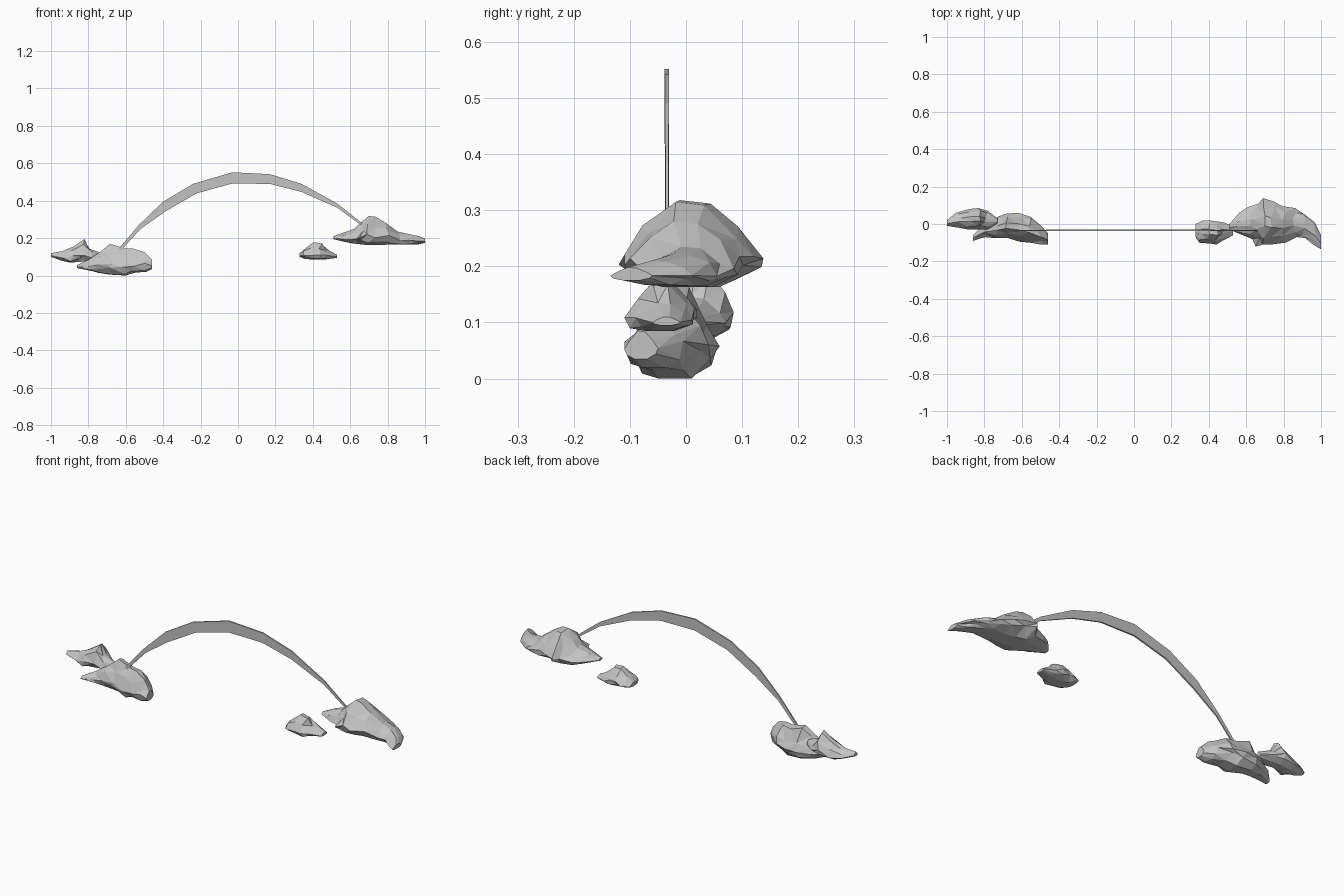
import bpy, bmesh, random
from mathutils import Vector

cube = bpy.data.objects.get("Cube")
if cube:
    bpy.data.objects.remove(cube)

# One pale grey for everything
grey = bpy.data.materials.new("cloud_grey")
grey.use_nodes = True
color = (0.55, 0.55, 0.55, 1)
grey.diffuse_color = color
grey.node_tree.nodes["Principled BSDF"].inputs["Base Color"].default_value = color


def finish(name, bm):
    bmesh.ops.recalc_face_normals(bm, faces=bm.faces)
    mesh = bpy.data.meshes.new(name)
    bm.to_mesh(mesh)
    bm.free()
    mesh.materials.append(grey)
    obj = bpy.data.objects.new(name, mesh)
    bpy.context.collection.objects.link(obj)
    return obj


def loft(bm, rings):
    """Bridge equal closed rings and cap both ends."""
    rows = [[bm.verts.new(p) for p in ring] for ring in rings]
    for a, b in zip(rows, rows[1:]):
        for i in range(len(a)):
            j = (i + 1) % len(a)
            bm.faces.new((a[i], a[j], b[j], b[i]))
    bm.faces.new(rows[0])
    bm.faces.new(rows[-1])


# Cloud cross-section: flat base, wide low rim, rounded crown
SECTION = [(.3, 0), (.68, 0), (.94, .18), (1, .38), (.86, .64),
           (.62, .96), (.4, 1), (.16, .66), (0, .34), (.08, .14)]


def cloud(name, seed, stations):
    """Faceted cloud; stations are x, bottom, top, front y, back y."""
    rng = random.Random(seed)
    bm = bmesh.new()
    rings = []
    for k, (x, low, high, front, back) in enumerate(stations):
        inner = 0 < k < len(stations) - 1
        ring = []
        for u, v in SECTION:
            if inner and 0.1 < v < 0.9:
                u += rng.uniform(-.05, .05) if 0 < u < 1 else 0
                v += rng.uniform(-.1, .1)
            shift = rng.uniform(-.012, .012) if inner else 0
            ring.append((x + shift, front + u * (back - front), low + v * (high - low)))
        rings.append(ring)
    loft(bm, rings)
    bmesh.ops.triangulate(bm, faces=[f for f in bm.faces if len(f.verts) == 4],
                          quad_method='SHORT_EDGE')
    return finish(name, bm)


cloud("far_right_small_cloud", 3, [
    (-1, .1, .12, -.01, .02),
    (-.94, .08, .13, -.02, .06),
    (-.89, .07, .155, -.03, .08),
    (-.83, .075, .195, -.03, .085),
    (-.79, .08, .145, -.03, .07),
    (-.73, .09, .12, 0, .03)])

cloud("right_cloud", 5, [
    (-.86, .04, .055, -.09, -.06),
    (-.79, .025, .085, -.07, 0),
    (-.74, .015, .13, -.075, .03),
    (-.68, .005, .17, -.075, .055),
    (-.61, 0, .145, -.095, .06),
    (-.56, .015, .145, -.1, .04),
    (-.5, .02, .125, -.11, -.005),
    (-.46, .035, .085, -.11, -.05)])

cloud("left_small_cloud", 8, [
    (.33, .1, .12, -.07, 0),
    (.36, .09, .145, -.1, .02),
    (.4, .085, .178, -.105, .02),
    (.44, .085, .172, -.11, .015),
    (.48, .088, .135, -.09, .01),
    (.53, .095, .11, -.06, -.01)])

cloud("left_cloud", 11, [
    (.51, .195, .21, -.03, 0),
    (.57, .18, .23, -.06, .06),
    (.62, .172, .25, -.08, .09),
    (.66, .167, .28, -.12, .11),
    (.7, .163, .318, -.11, .138),
    (.74, .163, .315, -.11, .12),
    (.8, .165, .28, -.1, .095),
    (.86, .165, .235, -.07, .085),
    (.91, .165, .222, -.075, .055),
    (.96, .167, .21, -.11, .01),
    (1, .175, .198, -.135, -.06)])

# Rainbow: stacked thin bands along a tapered arch
OUTER = [(-.65, .13), (-.53, .27), (-.4, .395), (-.24, .49), (-.03, .552),
         (.17, .542), (.34, .49), (.53, .385), (.67, .275)]
INNER = [(-.63, .13), (-.52, .25), (-.385, .345), (-.22, .44), (-.03, .492),
         (.17, .49), (.34, .447), (.53, .363), (.66, .268)]
BANDS = 7
names = ["first", "second", "third", "fourth", "fifth", "sixth", "seventh"]
for b in range(BANDS):
    rings = []
    for o, i in zip(OUTER, INNER):
        o, i = Vector(o), Vector(i)
        top, low = o.lerp(i, b / BANDS), o.lerp(i, (b + 1) / BANDS)
        half = .002 + .035 * (o - i).length
        y = -.034
        rings.append([(top.x, y - half, top.y), (top.x, y + half, top.y),
                      (low.x, y + half, low.y), (low.x, y - half, low.y)])
    bm = bmesh.new()
    loft(bm, rings)
    finish(names[b] + "_rainbow_band", bm)
